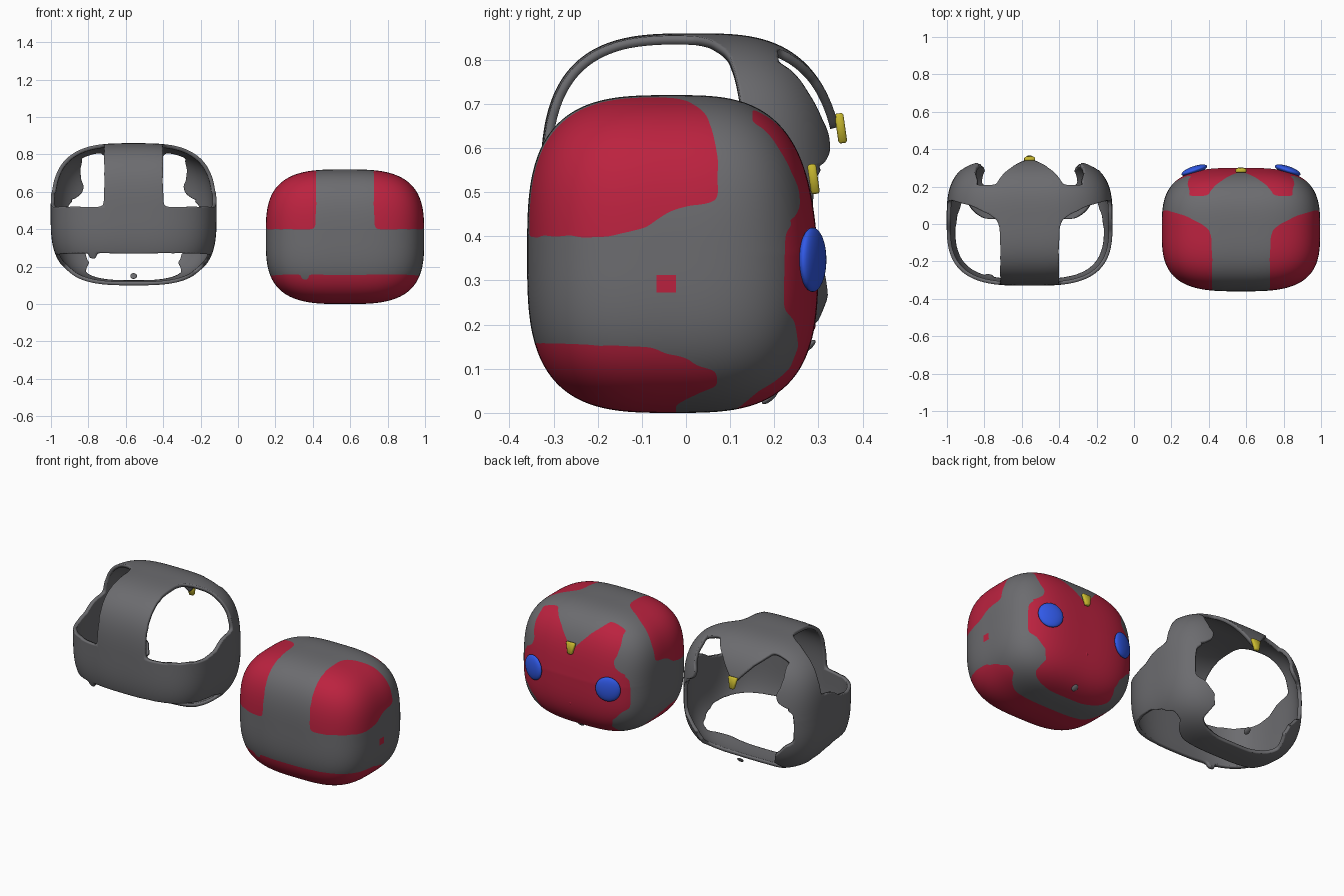
import bpy, bmesh, math
from mathutils import Vector

if "Cube" in bpy.data.objects:
    bpy.data.objects.remove(bpy.data.objects["Cube"])

P = 3.2                                   # roundness of the head block
CX = 0.572                                # head centre in x
SHIFT = Vector((-1.13, 0.05, 0.12))       # head position -> loose mask position


def mat(name, rgb):
    m = bpy.data.materials.new(name)
    m.diffuse_color = (*rgb, 1)
    m.use_nodes = True
    m.node_tree.nodes["Principled BSDF"].inputs["Base Color"].default_value = m.diffuse_color
    return m


RED = mat("red", (0.50, 0.016, 0.05))
GREY = mat("dark_grey", (0.15, 0.15, 0.16))
BLUE = mat("blue", (0.03, 0.10, 0.80))
YELLOW = mat("yellow", (0.60, 0.50, 0.03))


def lerp(table, t):
    if t <= table[0][0]:
        return table[0][1]
    for (a, va), (b, vb) in zip(table, table[1:]):
        if t <= b:
            return va + (vb - va) * (t - a) / (b - a)
    return table[-1][1]


def unit(p):
    return p / sum(abs(c) ** P for c in p) ** (1 / P)


def shape(p):
    lean = 1 - 0.10 * max(0, p.z) if p.y > 0 else 1
    return Vector((0.4235 * p.x, -0.03 + 0.33 * p.y * lean, 0.36 + 0.36 * p.z))


# Outlines of the open areas of the mask
UP_LOW = [(-0.17, 0.40), (-0.09, 0.42), (-0.05, 0.45), (-0.02, 0.465), (0.06, 0.477)]
UP_BACK = [(0.155, -0.08), (0.17, -0.03), (0.21, 0.0), (0.30, 0.045), (0.39, 0.072)]
LOW_TOP = [(-0.3, 0.158), (-0.07, 0.147), (-0.05, 0.135), (0, 0.125), (0.03, 0.105), (0.07, 0.095)]
LOW_BACK = [(0, -0.025), (0.02, -0.02), (0.045, 0.03), (0.06, 0.07)]
FACE_Y = [(0, 0.10), (0.02, 0.13), (0.05, 0.165), (0.07, 0.2), (0.1, 0.235), (0.15, 0.255),
          (0.21, 0.245), (0.235, 0.222), (0.41, 0.225), (0.43, 0.245), (0.46, 0.15)]
FACE_X = [(0.42, 1), (0.43, 0.36), (0.445, 0.31), (0.47, 0.275), (0.51, 0.265), (0.54, 0.28),
          (0.6, 0.285), (0.64, 0.275), (0.68, 0.28)]
PEAK = [(0, 0.515), (0.05, 0.57), (0.1, 0.625), (0.15, 0.665), (0.19, 0.70)]


def is_open(v):
    x, y, z = abs(v.x), v.y, v.z
    if y < 0 and -0.235 < v.x < -0.197 and 0.13 < z < 0.165:
        return False                      # little tab on the front edge
    upper = x > 0.155 and z > lerp(UP_LOW, y) and y < lerp(UP_BACK, x)
    lower = z < lerp(LOW_TOP, y) and y < lerp(LOW_BACK, z)
    face = y > lerp(FACE_Y, z) and x < lerp(FACE_X, z) and (x > 0.19 or z < lerp(PEAK, x))
    return upper or lower or face


def square(v):
    return v.x > 0.3 and -0.065 < v.y < -0.02 and 0.272 < v.z < 0.315


def add_object(name, bm, material=GREY, angle=40):
    me = bpy.data.meshes.new(name)
    bm.to_mesh(me)
    bm.free()
    ob = bpy.data.objects.new(name, me)
    bpy.context.collection.objects.link(ob)
    me.materials.append(material)
    bpy.ops.object.select_all(action='DESELECT')
    ob.select_set(True)
    bpy.context.view_layer.objects.active = ob
    bpy.ops.object.shade_smooth_by_angle(angle=math.radians(angle))
    return ob


def panels(want_open, with_square, offset):
    """Rounded block reduced to its open or its covered panels."""
    bm = bmesh.new()
    bmesh.ops.create_cube(bm, size=2)
    bmesh.ops.subdivide_edges(bm, edges=bm.edges[:], cuts=89, use_grid_fill=True)
    for v in bm.verts:
        v.co = unit(v.co)
    tag, patch = {}, set()
    for f in bm.faces:
        c = shape(f.calc_center_median())
        tag[f] = is_open(c)
        if with_square and square(c):
            tag[f] = True
            patch.update(f.verts)
    # even out the stepped outline between the two kinds of panel
    near = {}
    for e in bm.edges:
        if tag[e.link_faces[0]] != tag[e.link_faces[1]]:
            a, b = e.verts
            if a in patch:
                continue
            near.setdefault(a, []).append(b)
            near.setdefault(b, []).append(a)
    for _ in range(10):
        new = {v: unit(v.co * 0.4 + sum((n.co for n in ns), Vector()) * (0.6 / len(ns)))
               for v, ns in near.items()}
        for v, co in new.items():
            v.co = co
    # let the rows next to the outline follow it
    ring = {e.other_vert(v) for v in near for e in v.link_edges} - set(near) - patch
    for _ in range(3):
        for v in ring:
            ns = [e.other_vert(v).co for e in v.link_edges]
            v.co = unit(sum(ns, Vector()) / len(ns))
    bmesh.ops.delete(bm, geom=[f for f in bm.faces if tag[f] != want_open], context='FACES')
    for v in bm.verts:
        v.co = shape(v.co) + Vector((CX, 0, 0)) + offset
    return bm


# Head block: red skin and grey covering; loose mask: covering with thickness
add_object("head_red_panels", panels(True, True, Vector()), RED)
add_object("head_grey_panels", panels(False, True, Vector()))
mask = add_object("loose_mask", panels(False, False, SHIFT))
solid = mask.modifiers.new("thickness", 'SOLIDIFY')
solid.thickness, solid.offset = 0.020, 1


def ellipsoid(name, loc, size, rot_z=0, material=GREY, rot_x=0):
    bm = bmesh.new()
    bmesh.ops.create_uvsphere(bm, u_segments=32, v_segments=16, radius=1)
    bmesh.ops.scale(bm, vec=size, verts=bm.verts)
    ob = add_object(name, bm, material)
    ob.location, ob.rotation_euler = loc, (rot_x, 0, rot_z)


def badge(name, loc, tilt):
    """Small wedge that narrows downwards."""
    bm = bmesh.new()
    front = [bm.verts.new((x, 0.01, z)) for x, z in
             ((-0.03, 0.034), (0.03, 0.034), (0.014, -0.034), (-0.014, -0.034))]
    face = bm.faces.new(front)
    ext = bmesh.ops.extrude_face_region(bm, geom=[face])
    for g in ext["geom"]:
        if isinstance(g, bmesh.types.BMVert):
            g.co.y = -0.01
    bmesh.ops.recalc_face_normals(bm, faces=bm.faces)
    bmesh.ops.bevel(bm, geom=bm.edges[:], offset=0.004, segments=1, affect='EDGES')
    ob = add_object(name, bm, YELLOW, 60)
    ob.location, ob.rotation_euler = loc, (tilt, 0, 0)


# Eyes
for side, s in (("left", -1), ("right", 1)):
    ellipsoid(side + "_eye", (CX + s * 0.25, 0.287, 0.347), (0.072, 0.022, 0.073), -s * 0.33, BLUE)

# Forehead badges, nose and chin tips
badge("head_badge", (CX, 0.289, 0.53), math.radians(8))
badge("mask_badge", Vector((CX, 0.301, 0.525)) + SHIFT, math.radians(8))
ellipsoid("nose", (CX, 0.286, 0.2), (0.008, 0.008, 0.014), 0, RED)
ellipsoid("head_chin_tip", (CX, 0.19, 0.035), (0.018, 0.008, 0.022), 0, GREY, math.radians(-50))
ellipsoid("mask_chin_tip", Vector((CX, 0.226, 0.03)) + SHIFT, (0.018, 0.008, 0.022), 0, GREY, math.radians(-50))
